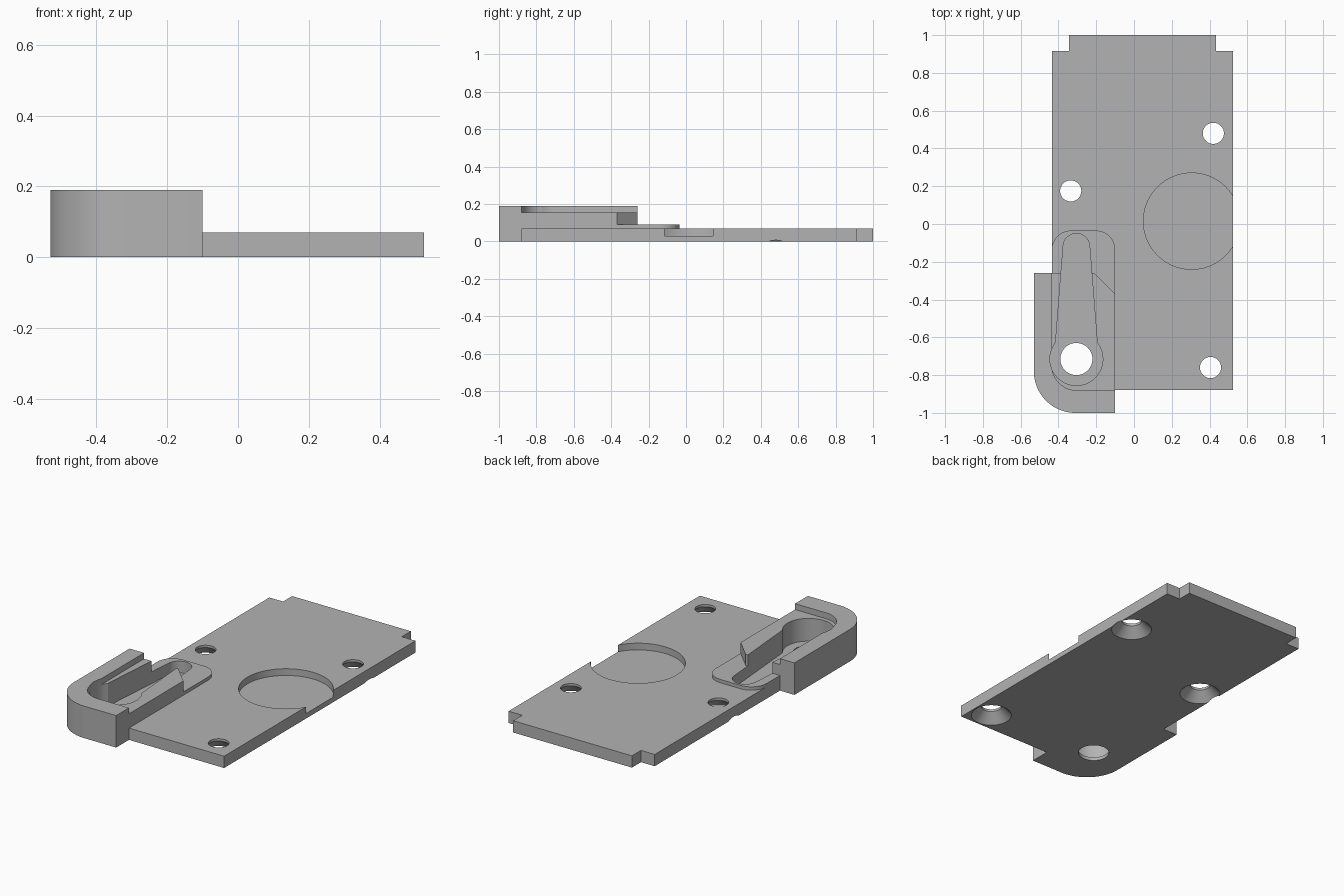
import bpy, bmesh
from math import cos, sin, radians

if "Cube" in bpy.data.objects:
    bpy.data.objects.remove(bpy.data.objects["Cube"])

grey = bpy.data.materials.new("plain grey")
grey.diffuse_color = (0.45, 0.45, 0.45, 1)
grey.use_nodes = True
grey.node_tree.nodes["Principled BSDF"].inputs["Base Color"].default_value = grey.diffuse_color


def arc(cx, cy, r, a0, a1, n=16):
    """Points along an arc, angles in degrees."""
    return [(cx + r * cos(radians(a0 + (a1 - a0) * i / n)),
             cy + r * sin(radians(a0 + (a1 - a0) * i / n))) for i in range(n + 1)]


def loft(name, sections):
    """Closed solid through equal-length outlines given as (z, points)."""
    bm = bmesh.new()
    rings = [[bm.verts.new((x, y, z)) for x, y in pts] for z, pts in sections]
    n = len(rings[0])
    for lo, hi in zip(rings, rings[1:]):
        for i in range(n):
            j = (i + 1) % n
            bm.faces.new((lo[i], lo[j], hi[j], hi[i]))
    bm.faces.new(rings[0][::-1])
    bm.faces.new(rings[-1])
    bmesh.ops.recalc_face_normals(bm, faces=bm.faces)
    me = bpy.data.meshes.new(name)
    bm.to_mesh(me)
    bm.free()
    me.materials.append(grey)
    ob = bpy.data.objects.new(name, me)
    bpy.context.collection.objects.link(ob)
    return ob


def prism(name, pts, z0, z1):
    return loft(name, [(z0, pts), (z1, pts)])


def circle(x, y, r, n=64):
    return arc(x, y, r, 0, 360, n)[:-1]


def combine(target, tool, operation):
    """Apply a boolean and discard the tool."""
    mod = target.modifiers.new(operation, 'BOOLEAN')
    mod.operation, mod.object, mod.solver = operation, tool, 'EXACT'
    bpy.context.view_layer.objects.active = target
    bpy.ops.object.modifier_apply(modifier=mod.name)
    bpy.data.objects.remove(tool)


# Base plate with a narrower tab at the back
plate = prism("mounting_plate", [
    (-0.435, -0.88), (0.525, -0.88), (0.525, 0.915), (0.435, 0.915),
    (0.435, 1.0), (-0.345, 1.0), (-0.345, 0.915), (-0.435, 0.915)], 0, 0.07)

# Raised corner block with one round corner and one chamfer
block = prism("corner_block", arc(-0.31, -0.78, 0.22, 180, 270, 24) + [
    (-0.10, -1.0), (-0.10, -0.37), (-0.21, -0.26), (-0.53, -0.26)], 0, 0.19)

# Shallow step inside the block, leaving a rim on two sides
step = prism("rim_step", arc(-0.305, -0.75, 0.13, 180, 270) + [
    (0.1, -0.88), (0.1, 0.1), (-0.435, 0.1)], 0.155, 0.3)
combine(block, step, 'DIFFERENCE')

# Low round-cornered pad leading out of the block
pad = prism("low_pad", arc(-0.305, -0.75, 0.13, 180, 270) + [(-0.10, -0.88)]
            + arc(-0.20, -0.135, 0.10, 0, 90) + arc(-0.335, -0.135, 0.10, 90, 180), 0, 0.09)
combine(plate, pad, 'UNION')
combine(plate, block, 'UNION')

# Keyhole slot with a through hole
slot = prism("keyhole_slot", arc(-0.305, -0.715, 0.14, 142, 398, 48)
             + arc(-0.305, -0.12, 0.07, 4, 176, 24), 0.02, 0.3)
combine(plate, slot, 'DIFFERENCE')
combine(plate, prism("pivot_hole", circle(-0.305, -0.715, 0.085), -0.1, 0.3), 'DIFFERENCE')

# Round pocket open on the right edge
combine(plate, prism("round_pocket", circle(0.305, 0.015, 0.255, 96), 0.03, 0.3), 'DIFFERENCE')

# Screw holes countersunk from below
for x, y in ((0.42, 0.48), (-0.335, 0.175), (0.405, -0.76)):
    screw = loft("screw_hole", [(z, circle(x, y, r, 48)) for z, r in
                                ((-0.02, 0.132), (0.056, 0.056), (0.2, 0.056))])
    combine(plate, screw, 'DIFFERENCE')

# Smooth the curved walls, keep edges crisp
bpy.ops.object.select_all(action='DESELECT')
plate.select_set(True)
bpy.context.view_layer.objects.active = plate
bpy.ops.object.shade_smooth_by_angle(angle=radians(20))
